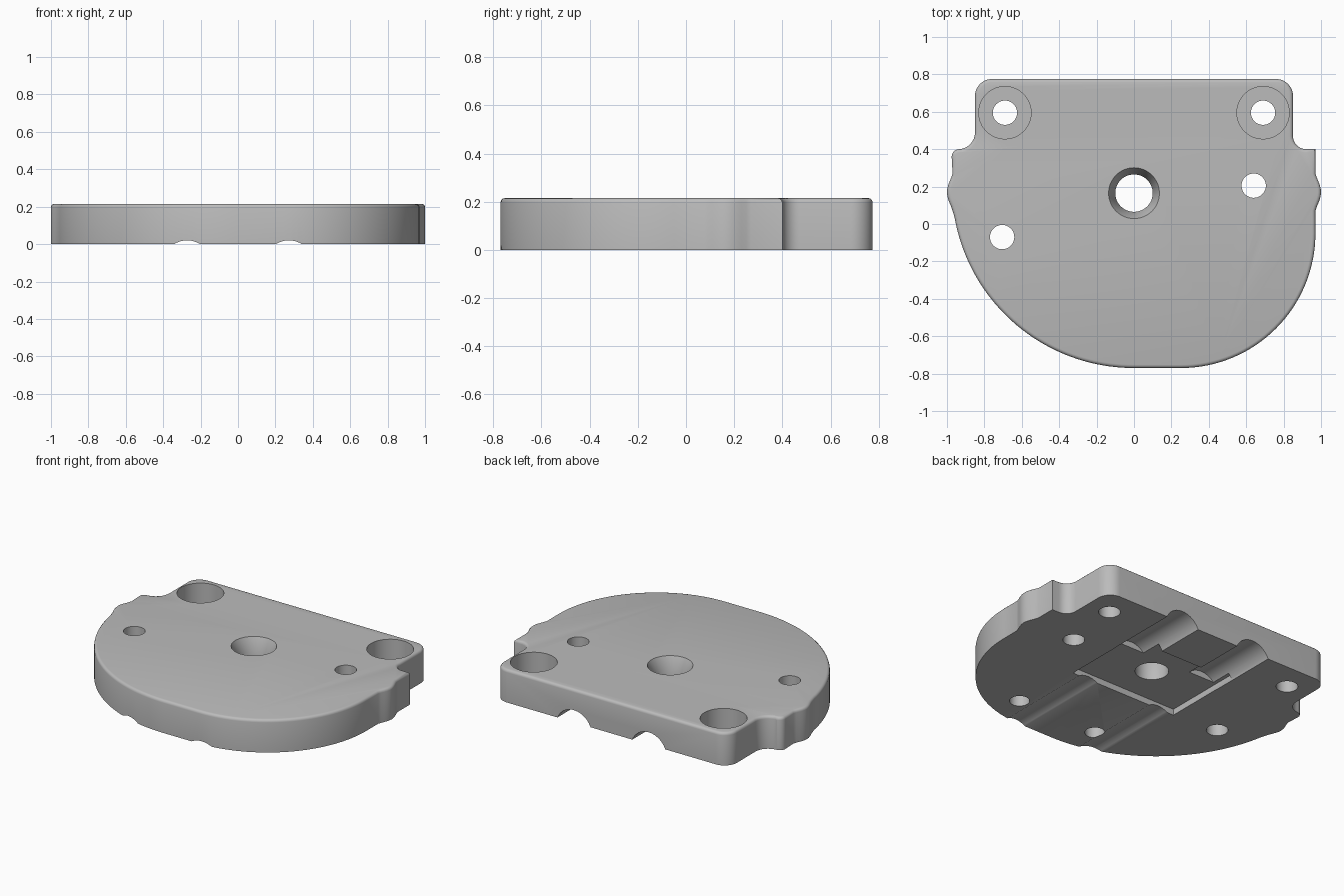
import bpy, bmesh
from math import sin, cos, pi, radians
from mathutils import Matrix, Vector

HEIGHT = 0.215
BORE_R = 0.065

if "Cube" in bpy.data.objects:
    bpy.data.objects.remove(bpy.data.objects["Cube"])

gray = bpy.data.materials.new("plain gray")
gray.use_nodes = True
gray.diffuse_color = (0.5, 0.5, 0.5, 1)
gray.node_tree.nodes["Principled BSDF"].inputs["Base Color"].default_value = (0.5, 0.5, 0.5, 1)


def make_object(name, bm):
    bmesh.ops.recalc_face_normals(bm, faces=bm.faces)
    mesh = bpy.data.meshes.new(name)
    bm.to_mesh(mesh)
    bm.free()
    mesh.materials.append(gray)
    obj = bpy.data.objects.new(name, mesh)
    bpy.context.collection.objects.link(obj)
    return obj


def arc(cx, cy, r, start, end, steps):
    angles = [radians(start + (end - start) * i / steps) for i in range(steps + 1)]
    return [(cx + r * cos(a), cy + r * sin(a)) for a in angles]


def bulge(side, y0, y1):
    """Shallow side swelling between two heights along the edge."""
    return [(side * (0.97 + 0.03 * sin(pi * i / 10) ** 1.3), y0 + (y1 - y0) * i / 10)
            for i in range(11)]


# Plate outline, counter-clockwise from the front flat
outline = arc(0.25, -0.05, 0.72, -90, 0, 32)
outline += bulge(1, 0.07, 0.27)
outline += [(0.97, 0.40)]
outline += arc(0.92, 0.47, 0.07, -90, -180, 8)
outline += arc(0.76, 0.685, 0.09, 0, 90, 10)
outline += arc(-0.76, 0.685, 0.09, 90, 180, 10)
outline += arc(-0.94, 0.49, 0.09, 0, -90, 8)
outline += arc(-0.935, 0.36, 0.04, 90, 180, 6)
outline += bulge(-1, 0.27, 0.07)
outline += arc(0, 0.204, 0.974, 190, 270, 40)

bm = bmesh.new()
base = bm.faces.new([bm.verts.new((x, y, 0)) for x, y in outline])
top = bmesh.ops.extrude_face_region(bm, geom=[base])["geom"]
bmesh.ops.translate(bm, vec=(0, 0, HEIGHT), verts=[v for v in top if isinstance(v, bmesh.types.BMVert)])
rim = [e for e in bm.edges if all(v.co.z > HEIGHT / 2 for v in e.verts)]
bmesh.ops.bevel(bm, geom=rim, offset=0.018, segments=3, profile=0.5, affect='EDGES')
plate = make_object("mounting_plate", bm)


def cut(cutter):
    """Subtract a helper solid from the plate and discard it."""
    cutter.hide_render = True
    mod = plate.modifiers.new(cutter.name, 'BOOLEAN')
    mod.operation = 'DIFFERENCE'
    mod.solver = 'EXACT'
    mod.object = cutter
    bpy.context.view_layer.objects.active = plate
    bpy.ops.object.modifier_apply(modifier=mod.name)
    bpy.data.objects.remove(cutter)


def hole(name, x, y, z0, z1, r0, r1=None):
    bm = bmesh.new()
    place = Matrix.Translation((x, y, (z0 + z1) / 2))
    bmesh.ops.create_cone(bm, cap_ends=True, segments=48, radius1=r0,
                          radius2=r1 or r0, depth=z1 - z0, matrix=place)
    cut(make_object(name, bm))


def groove(name, x, y0, y1, z, r):
    bm = bmesh.new()
    place = Matrix.Translation((x, (y0 + y1) / 2, z)) @ Matrix.Rotation(pi / 2, 4, 'X')
    bmesh.ops.create_cone(bm, cap_ends=True, segments=64, radius1=r, radius2=r,
                          depth=y1 - y0, matrix=place)
    cut(make_object(name, bm))


# Counterbored corner holes and the grooves under the plate
for side in (-1, 1):
    hole("corner_bore", side * 0.69, 0.595, -0.1, 0.3, BORE_R)
    hole("corner_counterbore", side * 0.69, 0.595, 0.085, 0.3, 0.14)
    groove("front_groove", side * 0.272, -1, 0.1, -0.11, 0.13)
    groove("back_groove", side * 0.272, 0.3, 1, -0.05, 0.13)

# Square pocket under the centre
bm = bmesh.new()
bmesh.ops.create_cube(bm, size=1, matrix=Matrix.Translation((0, 0.17, 0))
                      @ Matrix.Diagonal((0.78, 0.54, 0.08, 1)))
cut(make_object("square_pocket", bm))

# Centre bore with its countersink, offset through holes, blind holes below
hole("centre_bore", 0, 0.165, -0.1, 0.3, 0.1)
hole("centre_countersink", 0, 0.165, 0.135, HEIGHT + 0.02, 0.1, 0.145)
hole("right_pin_hole", 0.64, 0.205, -0.1, 0.3, BORE_R)
hole("left_pin_hole", -0.705, -0.07, -0.1, 0.3, BORE_R)
for x in (0.42, -0.165):
    hole("blind_hole", x, -0.56, -0.1, 0.1, 0.06)

# Smooth curved walls, crisp edges
bpy.ops.object.select_all(action='DESELECT')
plate.select_set(True)
bpy.context.view_layer.objects.active = plate
bpy.ops.object.shade_smooth_by_angle(angle=radians(32))
